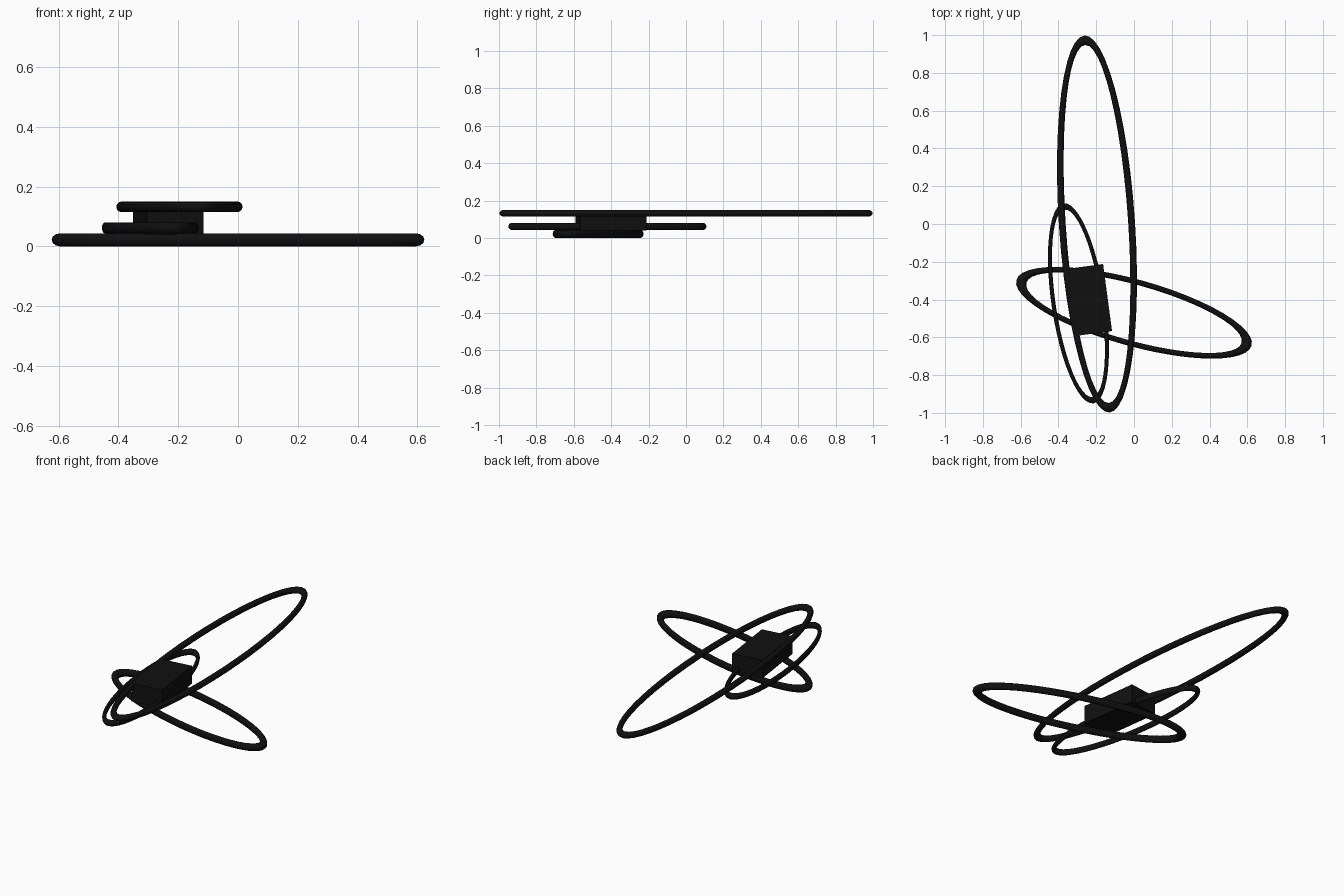
import bpy, bmesh
from math import pi, cos, sin, radians
from mathutils import Matrix

if "Cube" in bpy.data.objects:
    bpy.data.objects.remove(bpy.data.objects["Cube"])

black = bpy.data.materials.new("black")
black.diffuse_color = (0.005, 0.005, 0.005, 1)
black.use_nodes = True
black.node_tree.nodes["Principled BSDF"].inputs["Base Color"].default_value = black.diffuse_color


def finish(bm, name, smooth):
    bmesh.ops.recalc_face_normals(bm, faces=bm.faces)
    me = bpy.data.meshes.new(name)
    bm.to_mesh(me)
    bm.free()
    me.materials.append(black)
    for p in me.polygons:
        p.use_smooth = smooth
    ob = bpy.data.objects.new(name, me)
    bpy.context.collection.objects.link(ob)
    return ob


def ring(name, centre, outer, tilt, tip, side, height, segs=48, sides=12):
    """Stretched torus: outer semi-axes, band width at the tips and sides."""
    bm = bmesh.new()
    loops = []
    for i in range(segs):
        a = 2 * pi * i / segs
        loop = []
        for j in range(sides):
            b = 2 * pi * j / sides
            rx = outer[0] - tip / 2 * (1 - cos(b))
            ry = outer[1] - side / 2 * (1 - cos(b))
            loop.append(bm.verts.new((rx * cos(a), ry * sin(a), height / 2 * sin(b))))
        loops.append(loop)
    for i in range(segs):
        p, q = loops[i], loops[(i + 1) % segs]
        for j in range(sides):
            k = (j + 1) % sides
            bm.faces.new((p[j], q[j], q[k], p[k]))
    bm.transform(Matrix.Translation(centre) @ Matrix.Rotation(radians(tilt), 4, 'Z'))
    return finish(bm, name, True)


# three stacked elliptical rings
ring("lower_ring", (0, -0.47, 0.0215), (0.6465, 0.176), -15.6, 0.055, 0.029, 0.043)
ring("middle_ring", (-0.294, -0.42, 0.0615), (0.5356, 0.1424), -81.5, 0.034, 0.022, 0.037)
ring("upper_ring", (-0.196, 0, 0.132), (1.0, 0.2015), -86.2, 0.05, 0.036, 0.036)

# block joining the rings
bm = bmesh.new()
bmesh.ops.create_cube(bm, size=1)
bm.transform(Matrix.Translation((-0.234, -0.402, 0.095))
             @ Matrix.Rotation(radians(7.6), 4, 'Z')
             @ Matrix.Diagonal((0.19, 0.358, 0.11, 1)))
finish(bm, "centre_block", False)
